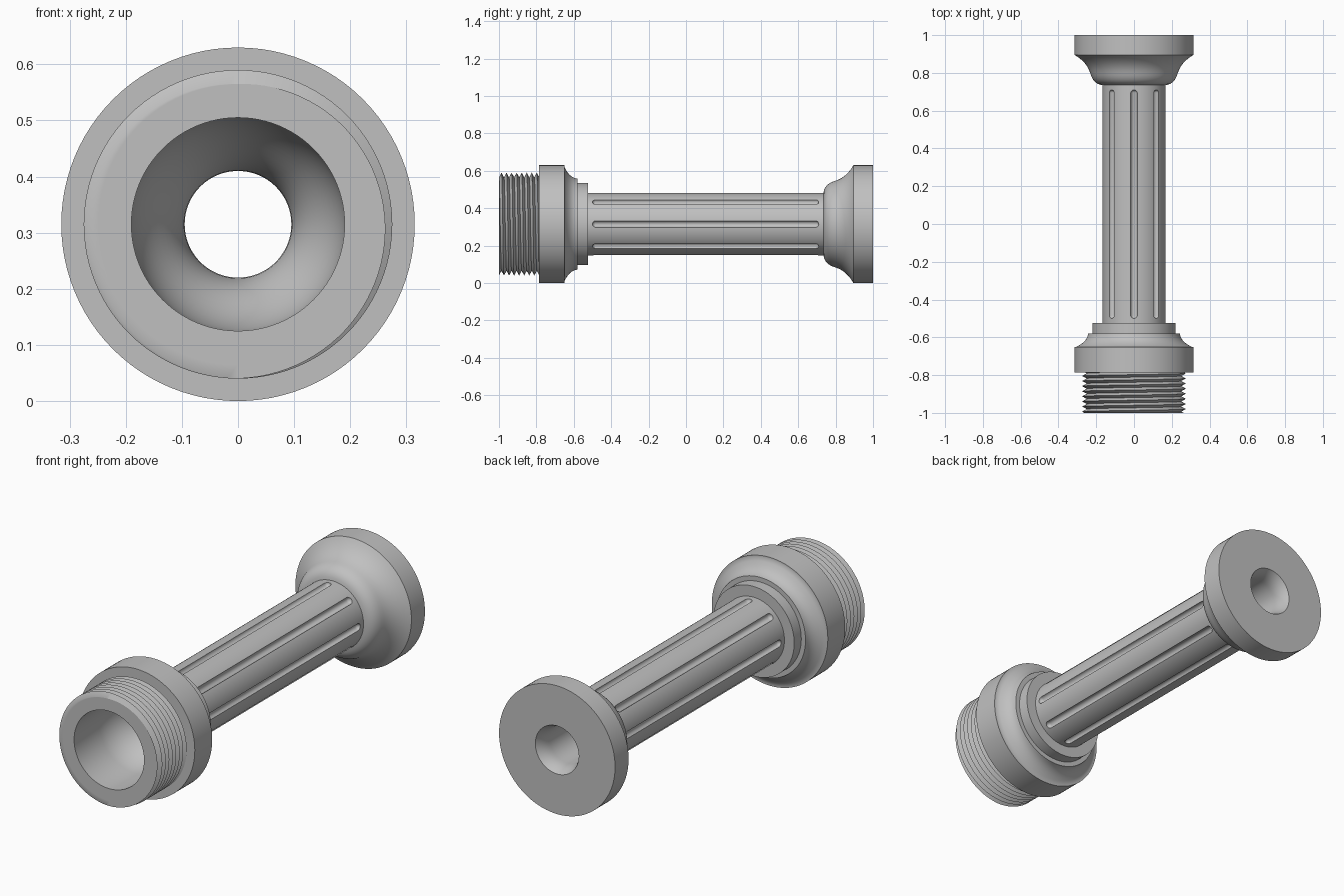
import bpy, bmesh, math
from mathutils import Vector, Matrix
from mathutils.geometry import interpolate_bezier

cube = bpy.data.objects.get("Cube")
if cube:
    bpy.data.objects.remove(cube, do_unlink=True)

AXIS_Z = 0.315      # height of the turning axis
STEPS = 96          # segments around the axis

metal = bpy.data.materials.new("plain grey")
metal.use_nodes = True
GREY = (0.53, 0.53, 0.53, 1)
metal.diffuse_color = GREY
metal.node_tree.nodes["Principled BSDF"].inputs["Base Color"].default_value = GREY


def make_object(name, bm):
    bmesh.ops.recalc_face_normals(bm, faces=bm.faces[:])
    mesh = bpy.data.meshes.new(name)
    bm.to_mesh(mesh)
    bm.free()
    mesh.materials.append(metal)
    obj = bpy.data.objects.new(name, mesh)
    obj.location.z = AXIS_Z
    bpy.context.collection.objects.link(obj)
    return obj


def activate(obj):
    bpy.ops.object.select_all(action="DESELECT")
    obj.select_set(True)
    bpy.context.view_layer.objects.active = obj


def curve(a, b, c, d, count=9):
    """Smooth run of (y, radius) profile points."""
    pts = [Vector((p[0], p[1], 0)) for p in (a, b, c, d)]
    return [(p.x, p.y) for p in interpolate_bezier(*pts, count)]


def around(y, r, angle):
    return (r * math.sin(angle), y, r * math.cos(angle))


def lathe(name, profile):
    """Turn a closed (y, radius) profile about the y axis."""
    bm = bmesh.new()
    rings = [[bm.verts.new(around(y, r, math.tau * i / STEPS)) for y, r in profile]
             for i in range(STEPS)]
    n = len(profile)
    for i in range(STEPS):
        a, b = rings[i], rings[(i + 1) % STEPS]
        for j in range(n):
            k = (j + 1) % n
            bm.faces.new((a[j], a[k], b[k], b[j]))
    return make_object(name, bm)


ROOT, CREST, PITCH = 0.25, 0.275, 0.027
BORE, SHAFT = 0.095, 0.167

# Outer profile: threaded neck, front flange, cove, collar, shaft, rear foot
front_fitting = [(-1, ROOT), (-0.785, ROOT), (-0.785, 0.315), (-0.65, 0.315)]
front_cove = curve((-0.65, 0.305), (-0.63, 0.265), (-0.61, 0.247), (-0.58, 0.243))
collar = [(-0.58, 0.22), (-0.525, 0.22), (-0.525, SHAFT)]
foot_bulge = curve((0.735, SHAFT), (0.74, 0.205), (0.765, 0.222), (0.8, 0.232))
foot_cove = curve((0.8, 0.232), (0.845, 0.246), (0.875, 0.28), (0.895, 0.315))[1:]
rear_flange = [(1, 0.315)]

# Inner profile: flared rear mouth, bore, funnel, wide front socket
rear_mouth = curve((1, 0.118), (0.975, 0.104), (0.955, BORE), (0.92, BORE))
funnel = curve((-0.52, BORE), (-0.66, BORE), (-0.66, 0.175), (-0.8, 0.19), 14)
socket = [(-1, 0.19)]

body = lathe("turned_body", front_fitting + front_cove + collar + foot_bulge
             + foot_cove + rear_flange + rear_mouth + funnel + socket)

# Round-ended flutes cut along the shaft
bm = bmesh.new()
FLUTE_R, FLUTE_START, FLUTE_END = 0.018, -0.5, 0.71
half = (FLUTE_END - FLUTE_START) / 2 - FLUTE_R
for i in range(8):
    verts = bmesh.ops.create_uvsphere(bm, u_segments=16, v_segments=9,
                                      radius=FLUTE_R)["verts"]
    for v in verts:
        v.co.z += math.copysign(half, v.co.z)
    place = (Matrix.Rotation(math.tau * i / 8, 4, "Y")
             @ Matrix.Translation((0, (FLUTE_START + FLUTE_END) / 2, SHAFT))
             @ Matrix.Rotation(math.pi / 2, 4, "X"))
    bmesh.ops.transform(bm, matrix=place, verts=verts)
cutter = make_object("flute_cutter", bm)
cutter.hide_render = True

cut = body.modifiers.new("flutes", "BOOLEAN")
cut.operation = "DIFFERENCE"
cut.solver = "EXACT"
cut.object = cutter
activate(body)
bpy.ops.object.modifier_apply(modifier=cut.name)
bpy.data.objects.remove(cutter, do_unlink=True)

# Helical thread ridge, trimmed flat at the front end and at the flange
bm = bmesh.new()
FRONT, BACK = -1, -0.784
turns = math.ceil((BACK - FRONT) / PITCH) + 1
previous = None
for i in range(turns * STEPS + 1):
    centre = FRONT - PITCH / 2 + PITCH * i / STEPS
    section = []
    for offset in (-PITCH / 2, 0, PITCH / 2):
        y = min(max(centre + offset, FRONT), BACK)
        rise = max(0, 1 - abs(y - centre) / (PITCH / 2))
        section.append((y, ROOT + (CREST - ROOT) * rise))
    section.insert(0, (section[0][0], ROOT))
    ring = [bm.verts.new(around(y, r, math.tau * i / STEPS)) for y, r in section]
    if previous:
        for j in range(3):
            bm.faces.new((previous[j], previous[j + 1], ring[j + 1], ring[j]))
    previous = ring
bmesh.ops.remove_doubles(bm, verts=bm.verts[:], dist=0.00001)
thread = make_object("thread_ridge", bm)

for obj in (body, thread):
    activate(obj)
    bpy.ops.object.shade_smooth_by_angle(angle=math.radians(30))
